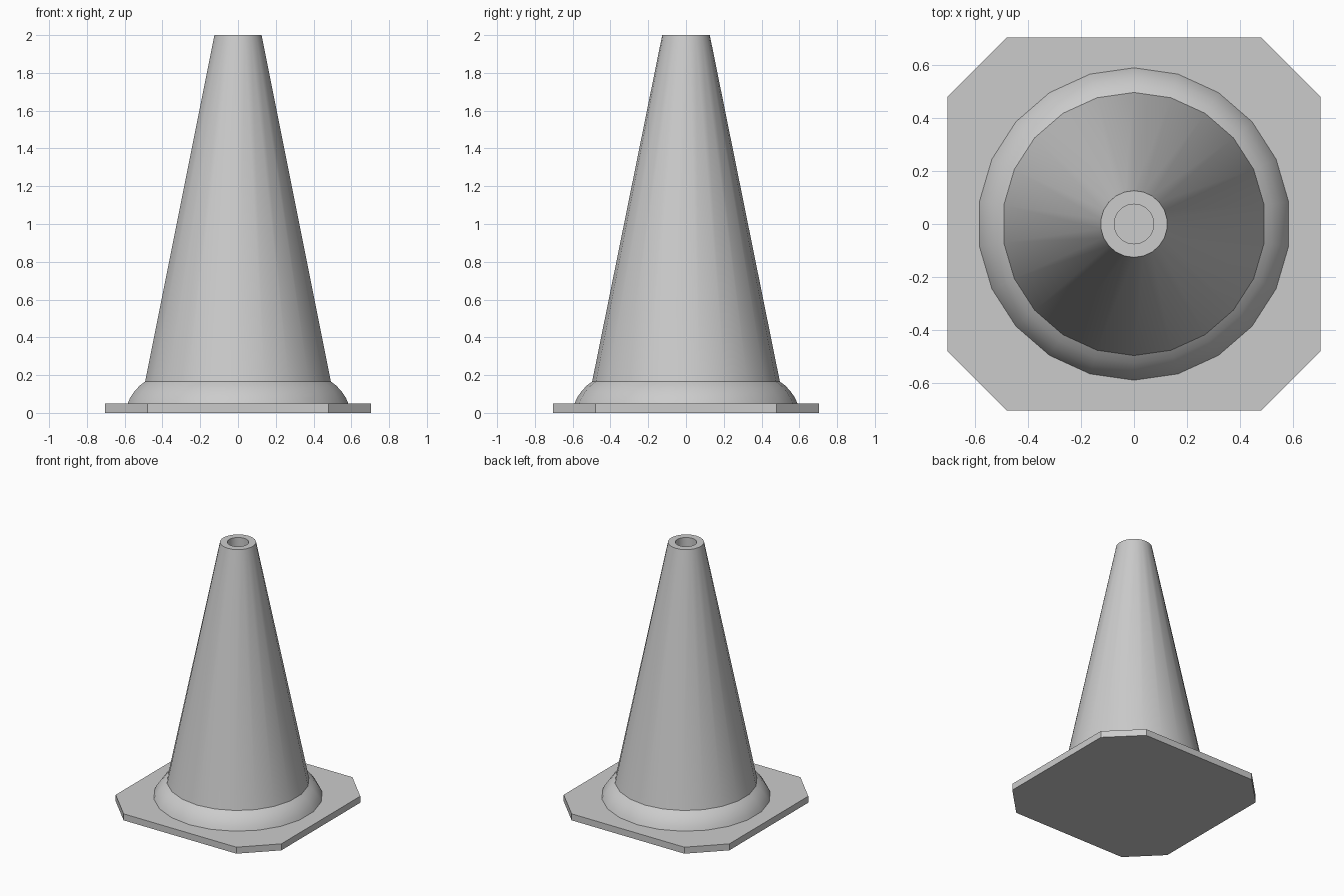
import bpy, bmesh, math

if "Cube" in bpy.data.objects:
    bpy.data.objects.remove(bpy.data.objects["Cube"])

SIDES = 22


def make_object(name, bm):
    bmesh.ops.recalc_face_normals(bm, faces=bm.faces)
    mesh = bpy.data.meshes.new(name)
    bm.to_mesh(mesh)
    bm.free()
    obj = bpy.data.objects.new(name, mesh)
    bpy.context.collection.objects.link(obj)
    return obj


def lathe(name, profile):
    """Revolve (radius, z) points into a closed 22-sided solid, a corner facing +y."""
    bm = bmesh.new()
    rings = []
    for r, z in profile:
        ring = []
        for i in range(SIDES):
            a = math.pi / 2 + math.tau * i / SIDES
            ring.append(bm.verts.new((r * math.cos(a), r * math.sin(a), z)))
        rings.append(ring)
    for lo, hi in zip(rings, rings[1:]):
        for i in range(SIDES):
            j = (i + 1) % SIDES
            bm.faces.new((lo[i], lo[j], hi[j], hi[i]))
    bm.faces.new(rings[0])
    bm.faces.new(rings[-1])
    obj = make_object(name, bm)
    bpy.ops.object.select_all(action='DESELECT')
    obj.select_set(True)
    bpy.context.view_layer.objects.active = obj
    bpy.ops.object.shade_smooth_by_angle(angle=math.radians(35))
    return obj


# Square base plate with cut corners
E, C, T = 0.705, 0.48, 0.05
outline = [(C, -E), (E, -C), (E, C), (C, E), (-C, E), (-E, C), (-E, -C), (-C, -E)]
bm = bmesh.new()
face = bm.faces.new([bm.verts.new((x, y, 0)) for x, y in outline])
top = bmesh.ops.extrude_face_region(bm, geom=[face])
bmesh.ops.translate(bm, vec=(0, 0, T),
                    verts=[v for v in top['geom'] if isinstance(v, bmesh.types.BMVert)])
if not face.is_valid or len(bm.faces) == 9:
    bm.faces.new([v for v in face.verts])
elif len([f for f in bm.faces if len(f.verts) == 8]) < 2:
    bm.faces.new(sorted((v for v in bm.verts if v.co.z < T / 2),
                        key=lambda v: math.atan2(v.co.y, v.co.x)))
make_object("base_plate", bm)

# Rounded collar at the foot of the cone
lathe("foot_collar", [(0.59, T), (0.577, 0.08), (0.553, 0.115), (0.525, 0.145),
                      (0.495, 0.167)])

# Tapered body with a recessed hole in the flat tip
lathe("cone_body", [(0.521, T), (0.497, 0.165), (0.126, 2.0), (0.075, 2.0), (0.075, 1.7)])
